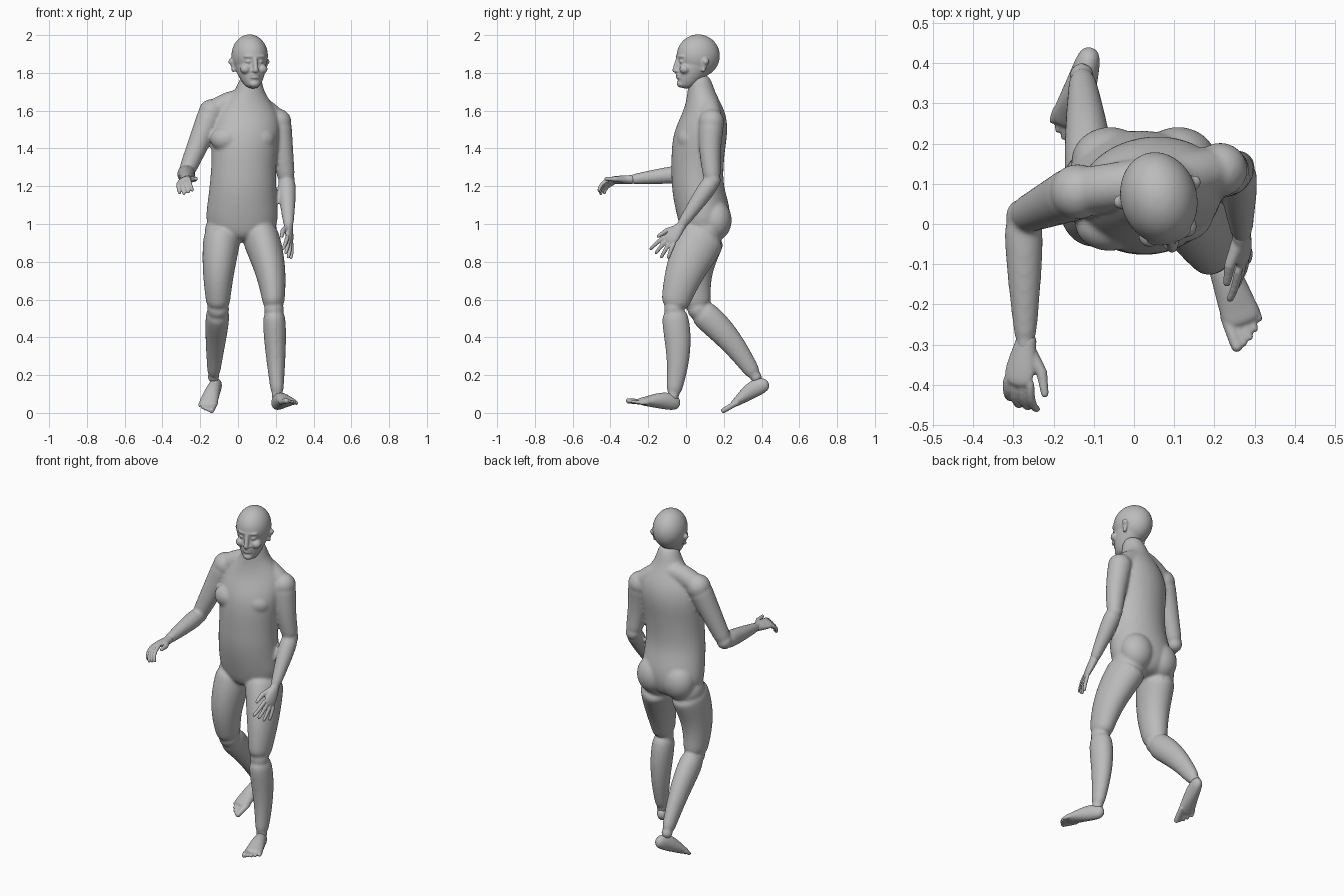
import bpy
import bmesh
from math import cos, sin, pi, radians
from mathutils import Matrix, Vector

cube = bpy.data.objects.get("Cube")
if cube:
    bpy.data.objects.remove(cube)

GREY = (0.5, 0.5, 0.5, 1)
skin = bpy.data.materials.new("plain grey")
skin.use_nodes = True
skin.diffuse_color = GREY
skin.node_tree.nodes["Principled BSDF"].inputs["Base Color"].default_value = GREY

SIDES = 16
RINGS = 8
ACROSS, ALONG, UP = Vector((1, 0, 0)), Vector((0, 1, 0)), Vector((0, 0, 1))


def tube(bm, rings, side=ACROSS, flat=False, twist=(0, 0)):
    """Loft ovals, each given as (center, half width, half depth), along a path."""
    last = len(rings) - 1
    loops = []
    for i, (center, width, depth) in enumerate(rings):
        center = Vector(center)
        ahead, behind = rings[min(i + 1, last)][0], rings[max(i - 1, 0)][0]
        direction = UP if flat else (Vector(ahead) - Vector(behind)).normalized()
        turn = radians(twist[0] + (twist[1] - twist[0]) * i / last)
        u = Matrix.Rotation(turn, 3, 'Z') @ side
        u = (u - direction * u.dot(direction)).normalized()
        v = direction.cross(u)
        angles = [2 * pi * k / SIDES for k in range(SIDES)]
        loops.append([bm.verts.new(center + u * width * cos(a) + v * depth * sin(a))
                      for a in angles])
    for lower, upper in zip(loops, loops[1:]):
        for k in range(SIDES):
            bm.faces.new((lower[k - 1], lower[k], upper[k], upper[k - 1]))
    bm.faces.new(loops[0][::-1])
    bm.faces.new(loops[-1])


def blob(bm, center, size):
    matrix = Matrix.Translation(center) @ Matrix.Diagonal((*size, 1))
    bmesh.ops.create_uvsphere(bm, u_segments=SIDES, v_segments=10, radius=1, matrix=matrix)


def limb(bm, start, end, r_start, r_end, bulge=0, depth=1, bow=(0, 0, 0), side=ACROSS):
    """A tapering limb with a muscle bulge near its start and a bowed centre line."""
    start, end, bow = Vector(start), Vector(end), Vector(bow)
    rings = []
    for i in range(RINGS):
        t = i / (RINGS - 1)
        radius = r_start + (r_end - r_start) * t + bulge * sin(pi * t ** 0.6)
        rings.append((start.lerp(end, t) + bow * sin(pi * t), radius, radius * depth))
    tube(bm, rings, side)
    for joint, radius in ((start, r_start), (end, r_end)):
        blob(bm, joint, (radius, radius, radius))


def finish(bm, name, voxel, smooth, matrix):
    """Fuse the overlapping shapes into one soft skin."""
    bmesh.ops.recalc_face_normals(bm, faces=bm.faces)
    mesh = bpy.data.meshes.new(name)
    bm.to_mesh(mesh)
    bm.free()
    mesh.materials.append(skin)
    mesh.shade_smooth()
    obj = bpy.data.objects.new(name, mesh)
    bpy.context.collection.objects.link(obj)
    obj.matrix_world = matrix
    rounding = obj.modifiers.new("Round", 'SUBSURF')
    rounding.levels = rounding.render_levels = 2
    fuse = obj.modifiers.new("Fuse", 'REMESH')
    fuse.mode = 'VOXEL'
    fuse.voxel_size = voxel
    fuse.use_smooth_shade = True
    soften = obj.modifiers.new("Soften", 'SMOOTH')
    soften.factor = 0.5
    soften.iterations = smooth


def frame(origin, forward, side):
    """Local x runs forward, local y to the side."""
    x = Vector(forward).normalized()
    y = Vector(side)
    y = (y - x * y.dot(x)).normalized()
    axes = Matrix((x, y, x.cross(y))).transposed().to_4x4()
    return Matrix.Translation(origin) @ axes


# Torso, one oval every tenth from crotch to neck, twisting towards the chest
bm = bmesh.new()
half_widths = (.14, .2, .19, .18, .175, .18, .19, .17, .07, .06)
half_depths = (.1, .14, .15, .14, .14, .145, .145, .11, .07, .06)
centers_y = (.09, .1, .085, .06, .06, .065, .08, .1, .08, .07)
torso = []
for i, (width, depth, y) in enumerate(zip(half_widths, half_depths, centers_y)):
    torso.append(((.02 + .05 * (i / 9) ** 2, y, .9 + i / 10), width, depth))
tube(bm, torso, flat=True, twist=(-6, 16))

# Chest and buttocks
for x, chest_y in ((-.06, 0), (.11, .02)):
    blob(bm, (x, chest_y, 1.45), (.09, .07, .07))
    blob(bm, (x, .155, 1.02), (.1, .09, .11))

# Shoulders and arms
right_shoulder, left_shoulder = (-.14, .08, 1.59), (.215, .135, 1.54)
right_elbow, left_elbow = (-.275, .02, 1.27), (.257, .14, 1.23)
right_wrist, left_wrist = (-.27, -.3, 1.235), (.268, -.03, .985)
limb(bm, right_shoulder, left_shoulder, .06, .06, bow=(0, 0, .09), side=ALONG)
limb(bm, right_shoulder, right_elbow, .072, .045)
limb(bm, left_shoulder, left_elbow, .07, .046, bow=(0, -.01, 0))
limb(bm, right_elbow, right_wrist, .046, .026, bulge=.007)
limb(bm, left_elbow, left_wrist, .046, .026, bulge=.007)

# Forward leg and trailing leg
right_hip, left_hip = (-.08, .1, .96), (.11, .1, .96)
right_knee, left_knee = (-.105, .065, .55), (.19, -.065, .55)
right_ankle, left_ankle = (-.13, .37, .19), (.208, -.068, .09)
limb(bm, left_hip, left_knee, .1, .054, bulge=.007, depth=1.3, bow=(.02, -.02, 0))
limb(bm, right_hip, right_knee, .1, .06, bulge=.007, depth=1.2, bow=(-.01, -.04, 0))
limb(bm, left_knee, left_ankle, .053, .032, bulge=.014, depth=1.2, bow=(0, .025, 0))
limb(bm, right_knee, right_ankle, .058, .032, bulge=.012, depth=1.2, bow=(0, .01, .02))
finish(bm, "body", .008, 8, Matrix())

# Head around eye level: skull, then the jaw as (y, height, half width, half depth)
bm = bmesh.new()
blob(bm, (0, .005, .03), (.099, .12, .115))
jaw = ((-.065, -.145, .03, .03), (-.04, -.1, .06, .07),
       (-.01, -.04, .084, .1), (0, .02, .092, .11))
tube(bm, [((0, y, z), width, depth) for y, z, width, depth in jaw], flat=True)

# Face: brow, nose, lips and chin
blob(bm, (0, -.092, .027), (.06, .022, .014))
limb(bm, (0, -.105, .025), (0, -.122, -.045), .009, .015)
for z in (-.07, -.084):
    blob(bm, (0, -.106, z), (.027, .012, .007))
blob(bm, (0, -.09, -.118), (.03, .022, .02))

# Eyes, cheeks, nostrils and ears
for s in (-1, 1):
    blob(bm, (s * .033, -.09, 0), (.017, .017, .012))
    blob(bm, (s * .045, -.08, -.04), (.03, .03, .026))
    blob(bm, (s * .013, -.11, -.05), (.01, .012, .008))
    limb(bm, (s * .095, .02, 0), (s * .088, .01, -.045), .018, .011, depth=.5, side=ALONG)
finish(bm, "head", .0055, 3,
       Matrix.Translation((.063, .06, 1.86)) @ Matrix.Rotation(radians(15), 4, 'Z'))


def foot(name, heel, forward, inner):
    """Inner is the sign of the big toe's side."""
    bm = bmesh.new()
    sole = ((0, .04, .026, .032), (.07, .05, .036, .05), (.14, .04, .043, .04),
            (.2, .025, .05, .024), (.24, .02, .048, .016))
    tube(bm, [((x, 0, z), width, depth) for x, z, width, depth in sole], ALONG)
    for i in range(5):
        y = inner * (.036 - .019 * i)
        radius = .01 if i else .015
        limb(bm, (.2, y, .02), (.28 - .003 * i * i, y, .014), radius, radius)
    finish(bm, name, .005, 3, frame(heel, forward, ACROSS))


foot("left_foot", (.192, -.036, .004), (.1, -.265, .045), -1)
foot("right_foot", (-.105, .458, .122), (-.07, -.245, -.118), 1)


def hand(name, wrist, forward, thumb, palm, curl, spread):
    """Palm is the sign of the palm's local z; curl is in degrees at the fingertip."""
    bm = bmesh.new()
    tube(bm, [((-.03, 0, 0), .026, .026), ((0, 0, 0), .027, .023),
              ((.05, 0, 0), .04, .02), ((.11, 0, 0), .04, .012)], ALONG)
    for i in range(4):
        tip = Vector((.08, .031 - .02 * i, 0))
        length = .04 if i < 3 else .033
        rings = [(tip, .0115, .0115)]
        for joint in range(1, 5):
            angle = radians(curl * joint / 4)
            step = Vector((cos(angle), (1.5 - i) * spread, palm * sin(angle)))
            tip = tip + step * length
            length *= .8
            radius = .012 - .0008 * joint
            rings.append((tip, radius, radius))
        tube(bm, rings, ALONG)
    knuckle, thumb_tip = (.06, .052, palm * .016), (.11, .07, palm * .02)
    limb(bm, (.015, .012, palm * .006), knuckle, .018, .014, side=UP)
    limb(bm, knuckle, thumb_tip, .014, .01, side=UP)
    finish(bm, name, .0045, 3, frame(wrist, forward, thumb))


hand("right_hand", right_wrist, (-.2, -.95, -.03), (.85, -.2, .35), -1, 85, .04)
hand("left_hand", left_wrist, (.06, -.62, -.75), (-.35, -.75, .55), 1, 22, .17)
